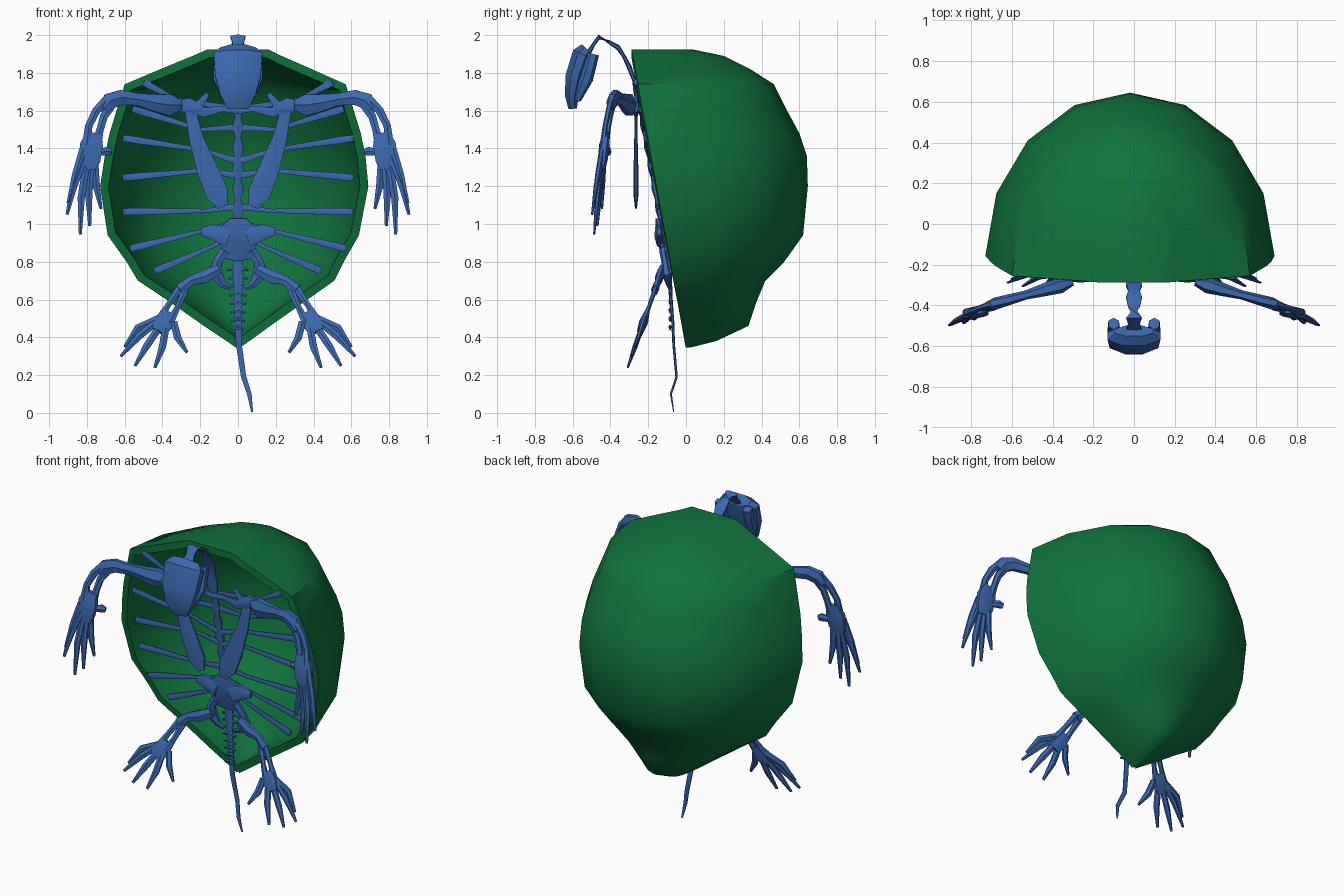
import bpy, bmesh, math
from mathutils import Vector

if "Cube" in bpy.data.objects:
    bpy.data.objects.remove(bpy.data.objects["Cube"], do_unlink=True)


def material(name, rgb):
    mat = bpy.data.materials.new(name)
    mat.use_nodes = True
    colour = (*rgb, 1)
    mat.diffuse_color = colour
    mat.node_tree.nodes["Principled BSDF"].inputs["Base Color"].default_value = colour
    return mat


green = material("shell green", (.005, .17, .045))
blue = material("bone blue", (.045, .14, .43))


def finish(name, bm, mat, angle, thickness=0):
    mesh = bpy.data.meshes.new(name)
    bm.to_mesh(mesh)
    bm.free()
    mesh.materials.append(mat)
    obj = bpy.data.objects.new(name, mesh)
    bpy.context.collection.objects.link(obj)
    bpy.ops.object.select_all(action='DESELECT')
    obj.select_set(True)
    bpy.context.view_layer.objects.active = obj
    if thickness:
        mod = obj.modifiers.new("wall", 'SOLIDIFY')
        mod.thickness = thickness
        mod.offset = -1
        bpy.ops.object.modifier_apply(modifier=mod.name)
    bpy.ops.object.shade_smooth_by_angle(angle=math.radians(angle))
    return obj


def tube(name, points, flat=.6, sides=6):
    """Bone through (x, y, z, half width) points, flattened front to back."""
    bm = bmesh.new()
    path = [Vector(p[:3]) for p in points]
    rings = []
    for i, p in enumerate(path):
        along = (path[min(i + 1, len(path) - 1)] - path[max(i - 1, 0)]).normalized()
        across = along.cross(Vector((0, 1, 0))).normalized()
        deep = across.cross(along)
        radius = points[i][3]
        ring = []
        for k in range(sides):
            a = math.tau * (k + .5) / sides
            ring.append(bm.verts.new(p + radius * (across * math.cos(a) + deep * flat * math.sin(a))))
        rings.append(ring)
    for lower, upper in zip(rings, rings[1:]):
        for k in range(sides):
            n = (k + 1) % sides
            bm.faces.new((lower[k], lower[n], upper[n], upper[k]))
    bm.faces.new(rings[0])
    bm.faces.new(rings[-1])
    bmesh.ops.recalc_face_normals(bm, faces=bm.faces)
    return finish(name, bm, blue, 35)


def pair(name, depth, points, flat=.6):
    """Left and right bones from (x, z, half width); depth(x, z) gives y."""
    for side, sign in (("left", 1), ("right", -1)):
        tube(f"{side}_{name}", [(sign * x, depth(x, z), z, r) for x, z, r in points], flat)


def rim_y(z):
    return .061 - .181 * z


def rib_depth(x, z):
    return rim_y(z) - .01


def blade_depth(x, z):
    return -.265


def arm_depth(x, z):
    return -.2 - .28 * x - .08 * max(0, 1.6 - z)


def leg_depth(x, z):
    return -.13 - .35 * (.75 - z)


# Shell: level half-ellipse slices (z, right edge, left edge, back) behind a slanted rim
slices = [
    (.345, -.01, .01, .02), (.38, -.06, .06, .16), (.46, -.18, .17, .33),
    (.58, -.35, .34, .37), (.7, -.53, .51, .42), (.8, -.59, .56, .52),
    (.94, -.69, .64, .62), (1.2, -.73, .69, .645), (1.36, -.705, .675, .64),
    (1.48, -.68, .65, .6), (1.61, -.64, .61, .53), (1.74, -.6, .57, .465),
    (1.82, -.41, .39, .34), (1.89, -.24, .23, .2), (1.925, -.16, .16, .03),
]
bm = bmesh.new()
rows = []
steps = 8
for z, right, left, back in slices:
    row = []
    for k in range(steps + 1):
        a = math.pi * k / steps
        x = (left + right) / 2 + (left - right) / 2 * math.cos(a)
        y = rim_y(z) + (back - rim_y(z)) * math.sin(a)
        row.append(bm.verts.new((x, y, z)))
    rows.append(row)
for low, high in zip(rows, rows[1:]):
    for k in range(steps):
        bm.faces.new((low[k], low[k + 1], high[k + 1], high[k]))
cap = bm.faces.new(rows[-1])
bmesh.ops.recalc_face_normals(bm, faces=bm.faces)
cap.normal_update()
if cap.normal.z < 0:
    bmesh.ops.reverse_faces(bm, faces=bm.faces)
finish("shell", bm, green, 45, .045)

# Spine: hourglass vertebrae following the rim plane
spine = []
for i in range(17):
    z = 1.68 - .055 * i
    spine.append((0, rim_y(z) - .012, z, .034 if i % 2 else .018))
tube("spine", spine, .5)

# Ribs: thick outer ends, thin middles, joined to the spine
ribs = [
    ((.5, 1.75), (.33, 1.66), 1.61), ((.56, 1.61), (.2, 1.5), 1.51),
    ((.61, 1.455), (.18, 1.39), 1.34), ((.61, 1.245), (.16, 1.285), 1.26),
    ((.61, 1.065), (.17, 1.07), 1.09), ((.57, .87), (.2, .96), 1),
    ((.44, .75), (.14, .88), .94),
]
for i, (tip, mid, root) in enumerate(ribs):
    near_tip = (tip[0] * .85 + mid[0] * .15, tip[1] * .85 + mid[1] * .15)
    pair(f"rib_{i + 1}", rib_depth,
         [(*tip, .02), (*near_tip, .022), (*mid, .012), (.03, root, .02), (0, root, .02)], .5)

# Neck arching forward to the skull
neck = [(-.25, 1.6), (-.265, 1.7), (-.275, 1.76), (-.3, 1.83), (-.33, 1.89),
        (-.36, 1.935), (-.41, 1.965), (-.46, 1.99), (-.49, 1.95), (-.52, 1.9)]
tube("neck", [(0, y, z, .045 if i % 2 else .032) for i, (y, z) in enumerate(neck)], .3)

# Skull and jaw
tube("skull", [(0, -.525, 1.925, .1), (0, -.55, 1.9, .14), (0, -.59, 1.78, .13),
               (0, -.605, 1.68, .1), (0, -.6, 1.61, .06)], .4, 8)
pair("jaw", lambda x, z: -.4 - .28 * (1.925 - z) - .55 * (.25 - x),
     [(.1, 1.9, .03), (.1, 1.77, .035), (.06, 1.66, .025)], 1)

# Shoulder girdle
pair("shoulder_blade", blade_depth,
     [(.26, 1.63, .03), (.22, 1.45, .045), (.16, 1.28, .065), (.11, 1.16, .07), (.08, 1.09, .03)], .2)
pair("collar_bone", blade_depth,
     [(.36, 1.62, .03), (.26, 1.63, .045), (.18, 1.59, .03), (.08, 1.61, .018), (0, 1.6, .02)], .5)
pair("collar_spur", blade_depth, [(.23, 1.6, .03), (.16, 1.69, .014)], .5)

# Arms: upper bone, twin forearm bones, wrist and fingers
pair("upper_arm", arm_depth,
     [(.3, 1.63, .03), (.36, 1.63, .065), (.43, 1.64, .055), (.53, 1.66, .037),
      (.62, 1.67, .045), (.68, 1.65, .05), (.71, 1.61, .035)])
pair("outer_forearm", arm_depth, [(.69, 1.66, .03), (.75, 1.6, .025), (.79, 1.52, .022), (.8, 1.42, .03)])
pair("inner_forearm", arm_depth, [(.67, 1.63, .028), (.71, 1.57, .024), (.73, 1.5, .022), (.75, 1.42, .03)])
pair("wrist", arm_depth, [(.76, 1.48, .045), (.775, 1.42, .07), (.785, 1.34, .065), (.79, 1.29, .045)], .4)
pair("thumb_knob", arm_depth, [(.74, 1.38, .02), (.69, 1.385, .026), (.67, 1.38, .018)])
fingers = [((.81, 1.36), (.87, 1.2), (.905, 1.05)), ((.8, 1.33), (.83, 1.14), (.835, .945)),
           ((.78, 1.33), (.79, 1.15), (.785, .99)), ((.76, 1.35), (.75, 1.2), (.725, 1.08)),
           ((.82, 1.4), (.86, 1.26), (.9, 1.11))]

# Legs: thigh, twin shin bones, ankle and toes
pair("thigh", leg_depth, [(.1, .76, .03), (.18, .72, .04), (.25, .7, .028), (.31, .65, .035)])
pair("outer_shin", leg_depth, [(.31, .66, .022), (.37, .57, .017), (.42, .49, .025)])
pair("inner_shin", leg_depth, [(.28, .65, .022), (.32, .56, .017), (.36, .48, .025)])
pair("ankle", leg_depth, [(.36, .53, .035), (.39, .48, .06), (.42, .43, .045)], .4)
toes = [((.42, .49), (.52, .41), (.62, .3)), ((.42, .45), (.48, .36), (.545, .25)),
        ((.38, .46), (.4, .35), (.44, .24)), ((.34, .48), (.32, .4), (.27, .32)),
        ((.42, .5), (.53, .45), (.6, .35))]

for label, digits, depth in (("finger", fingers, arm_depth), ("toe", toes, leg_depth)):
    for i, (base, knuckle, tip) in enumerate(digits):
        pair(f"{label}_{i + 1}", depth, [(*base, .022), (*knuckle, .022), (*tip, .009)])

# Pelvis: upper plate, side wings and a lower arch
tube("pelvis_plate", [(0, rim_y(z) - .025, z, r) for z, r in
                      ((1.03, .05), (.98, .11), (.91, .12), (.85, .09), (.81, .07))], .2)
pair("pelvis_wing", lambda x, z: rim_y(z) - .03, [(.05, .93, .06), (.14, .96, .045), (.195, .96, .025)], .5)
pair("pelvis_arch", lambda x, z: rim_y(z) - .03,
     [(.07, .86, .03), (.11, .8, .028), (.12, .74, .045), (.08, .68, .022), (.04, .66, .012)], .6)

# Tail: spiny vertebrae, then a thin bent tip
tail = [(0, -.09, .82, .03), (0, -.085, .7, .028), (0, -.08, .6, .024), (0, -.07, .48, .02),
        (.005, -.065, .36, .018), (.03, -.05, .19, .016), (.06, -.08, .1, .014), (.075, -.065, .005, .006)]
tube("tail", tail, .4)
for i in range(8):
    pair(f"tail_spine_{i + 1}", lambda x, z: -.085,
         [(0, .77 - .045 * i, .014), (.055 - .003 * i, .755 - .045 * i, .006)])
